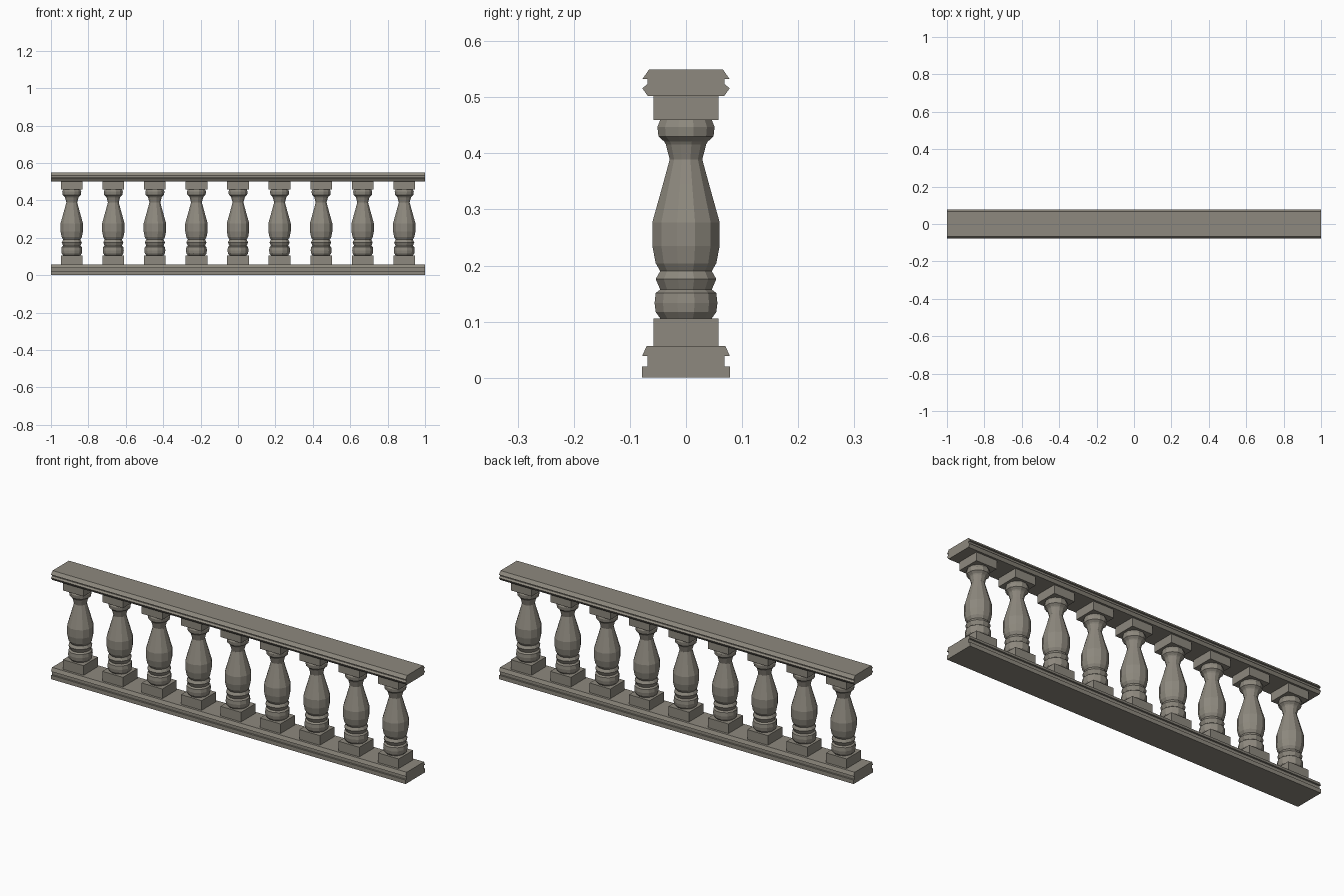
import bpy
import math

if "Cube" in bpy.data.objects:
    bpy.data.objects.remove(bpy.data.objects["Cube"])


def make_object(name, verts, faces):
    mesh = bpy.data.meshes.new(name)
    mesh.from_pydata(verts, [], faces)
    mesh.update()
    obj = bpy.data.objects.new(name, mesh)
    bpy.context.collection.objects.link(obj)
    return obj


def rail(name, half):
    # moulded section (half width, z) listed upwards, mirrored in y, run along x
    section = half + [(-y, z) for y, z in reversed(half)]
    n = len(section)
    verts = [(x, y, z) for x in (-1, 1) for y, z in section]
    faces = [(i, (i + 1) % n, n + (i + 1) % n, n + i)[::-1] for i in range(n)]
    faces += [tuple(range(n))[::-1], tuple(range(n, 2 * n))]
    return make_object(name, verts, faces)


def turned(name, profile, sides):
    # lathe (radius, z) with flat facets facing the axes
    k = 1 / math.cos(math.pi / sides)
    verts = []
    for r, z in profile:
        for s in range(sides):
            a = 2 * math.pi * (s + 0.5) / sides
            verts.append((r * k * math.cos(a), r * k * math.sin(a), z))
    faces = []
    for j in range(len(profile) - 1):
        for s in range(sides):
            t = (s + 1) % sides
            faces.append((j * sides + s, j * sides + t,
                          (j + 1) * sides + t, (j + 1) * sides + s))
    faces.append(tuple(range(sides))[::-1])
    faces.append(tuple(range(len(verts) - sides, len(verts))))
    return make_object(name, verts, faces)


def block(name, x, z0, z1, half=0.058):
    bpy.ops.mesh.primitive_cube_add(size=1, location=(x, 0, (z0 + z1) / 2))
    obj = bpy.context.object
    obj.name = name
    obj.scale = (2 * half, 2 * half, z1 - z0)
    return obj


# stone colour
stone = bpy.data.materials.new("stone")
stone.diffuse_color = (0.27, 0.25, 0.21, 1)
stone.use_nodes = True
stone.node_tree.nodes["Principled BSDF"].inputs["Base Color"].default_value = stone.diffuse_color

# bottom and top rails
rail("bottom_rail", [(0.078, 0), (0.078, 0.02), (0.069, 0.02),
                     (0.069, 0.039), (0.078, 0.039), (0.07, 0.057)])
rail("top_rail", [(0.068, 0.502), (0.078, 0.516), (0.069, 0.523),
                  (0.069, 0.532), (0.078, 0.532), (0.066, 0.549)])

# balusters with square plinth and cap blocks
profile = [(0.046, 0.106), (0.054, 0.117), (0.056, 0.133), (0.054, 0.151),
           (0.046, 0.157), (0.054, 0.176), (0.046, 0.19), (0.054, 0.204),
           (0.06, 0.235), (0.06, 0.277), (0.041, 0.345), (0.029, 0.389),
           (0.036, 0.416), (0.039, 0.421), (0.049, 0.43), (0.051, 0.447),
           (0.046, 0.459)]
for i in range(9):
    x = (i - 4) * 0.2222
    turned(f"baluster_{i + 1}", profile, 12).location.x = x
    block(f"plinth_block_{i + 1}", x, 0.057, 0.106)
    block(f"cap_block_{i + 1}", x, 0.459, 0.502)

for obj in bpy.context.scene.objects:
    obj.data.materials.append(stone)
